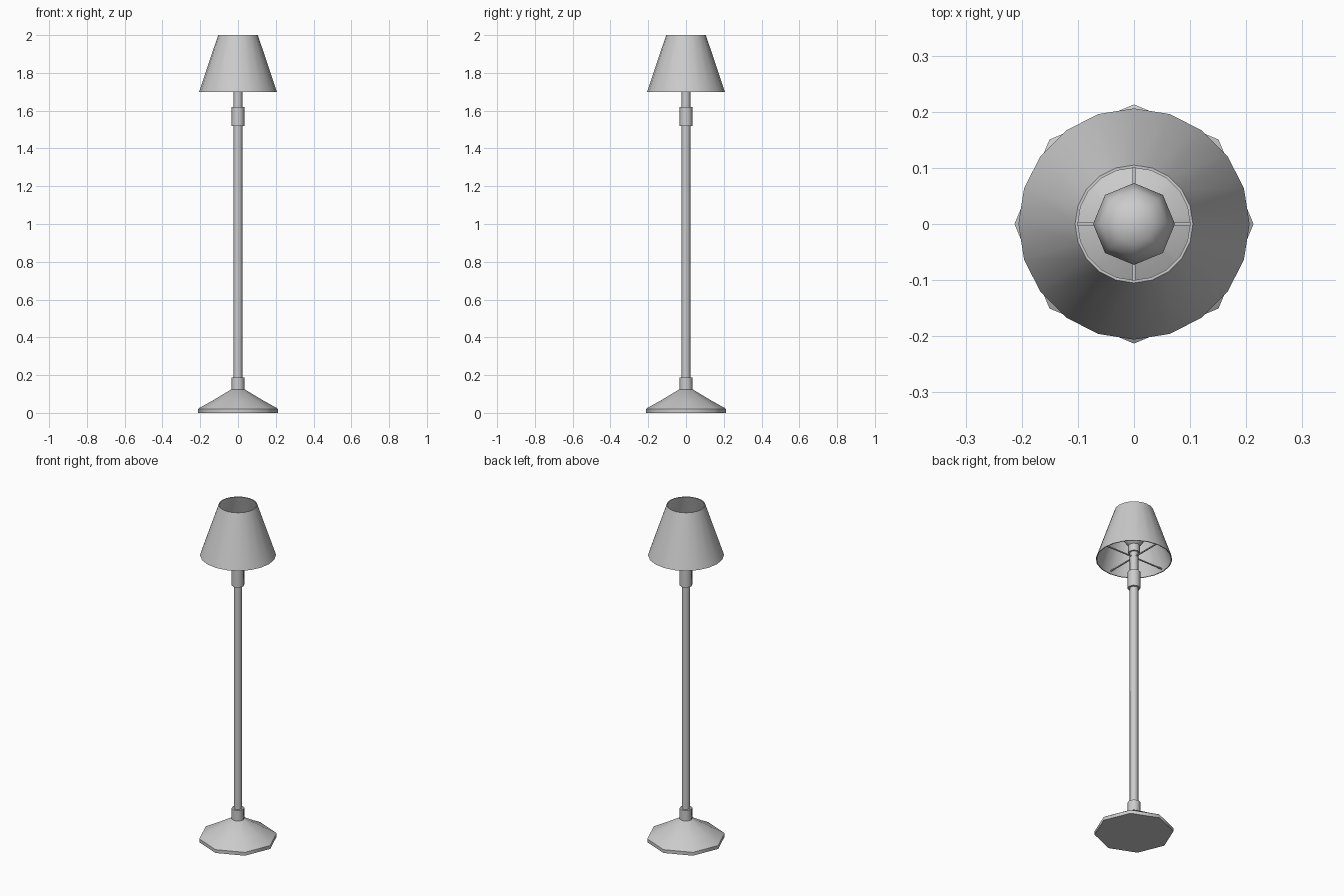
import bpy, math
from mathutils import Matrix

if "Cube" in bpy.data.objects:
    bpy.data.objects.remove(bpy.data.objects["Cube"])


def lathe(name, profile, sides, closed=False, smooth=None):
    """Revolve (radius, z) points about z; radius 0 gives a pole, open ends get capped."""
    verts, faces, rings = [], [], []
    for r, z in profile:
        start = len(verts)
        n = 1 if r == 0 else sides
        for i in range(n):
            a = 2 * math.pi * i / sides
            verts.append((r * math.cos(a), r * math.sin(a), z))
        rings.append([start + i % n for i in range(sides)])
    pairs = list(zip(rings, rings[1:]))
    if closed:
        pairs.append((rings[-1], rings[0]))
    for lo, hi in pairs:
        for i in range(sides):
            j = (i + 1) % sides
            face = list(dict.fromkeys((lo[i], lo[j], hi[j], hi[i])))
            faces.append(face)
    if not closed:
        if profile[0][0]:
            faces.append(rings[0][::-1])
        if profile[-1][0]:
            faces.append(rings[-1])
    mesh = bpy.data.meshes.new(name)
    mesh.from_pydata(verts, [], faces)
    obj = bpy.data.objects.new(name, mesh)
    bpy.context.collection.objects.link(obj)
    if smooth:
        bpy.ops.object.select_all(action='DESELECT')
        obj.select_set(True)
        bpy.context.view_layer.objects.active = obj
        bpy.ops.object.shade_smooth_by_angle(angle=math.radians(smooth))
    return obj


# Octagonal foot with a sloping top
lathe("base", [(0.213, 0), (0.213, 0.02), (0.203, 0.027), (0.14, 0.062), (0.035, 0.125)], 8, smooth=50)

# Stem: lower collar, pole, upper collar, neck
lathe("lower_collar", [(0.035, 0.12), (0.035, 0.188)], 8, smooth=50)
lathe("pole", [(0.023, 0.18), (0.023, 1.53)], 8, smooth=50)
lathe("upper_collar", [(0.035, 1.52), (0.035, 1.62)], 8, smooth=50)
lathe("neck", [(0.023, 1.61), (0.023, 1.75)], 8, smooth=50)

# Bulb and its socket
lathe("socket", [(0.032, 1.74), (0.032, 1.785)], 8, smooth=50)
lathe("bulb", [(0.03, 1.78), (0.06, 1.82), (0.073, 1.86), (0.06, 1.905),
               (0.035, 1.925), (0, 1.933)], 8, smooth=60)

# Thin-walled conical shade
lathe("shade", [(0.206, 1.70), (0.105, 2.0), (0.1, 2.0), (0.201, 1.70)], 20, closed=True, smooth=40)

# Four spokes carrying the shade
for i in range(4):
    bpy.ops.mesh.primitive_cube_add(size=1)
    spoke = bpy.context.object
    spoke.name = f"shade_spoke_{i + 1}"
    spoke.data.transform(Matrix.Translation((0.105, 0, 1.713)) @ Matrix.Diagonal((0.18, 0.006, 0.006, 1)))
    spoke.data.transform(Matrix.Rotation(i * math.pi / 2, 4, 'Z'))
